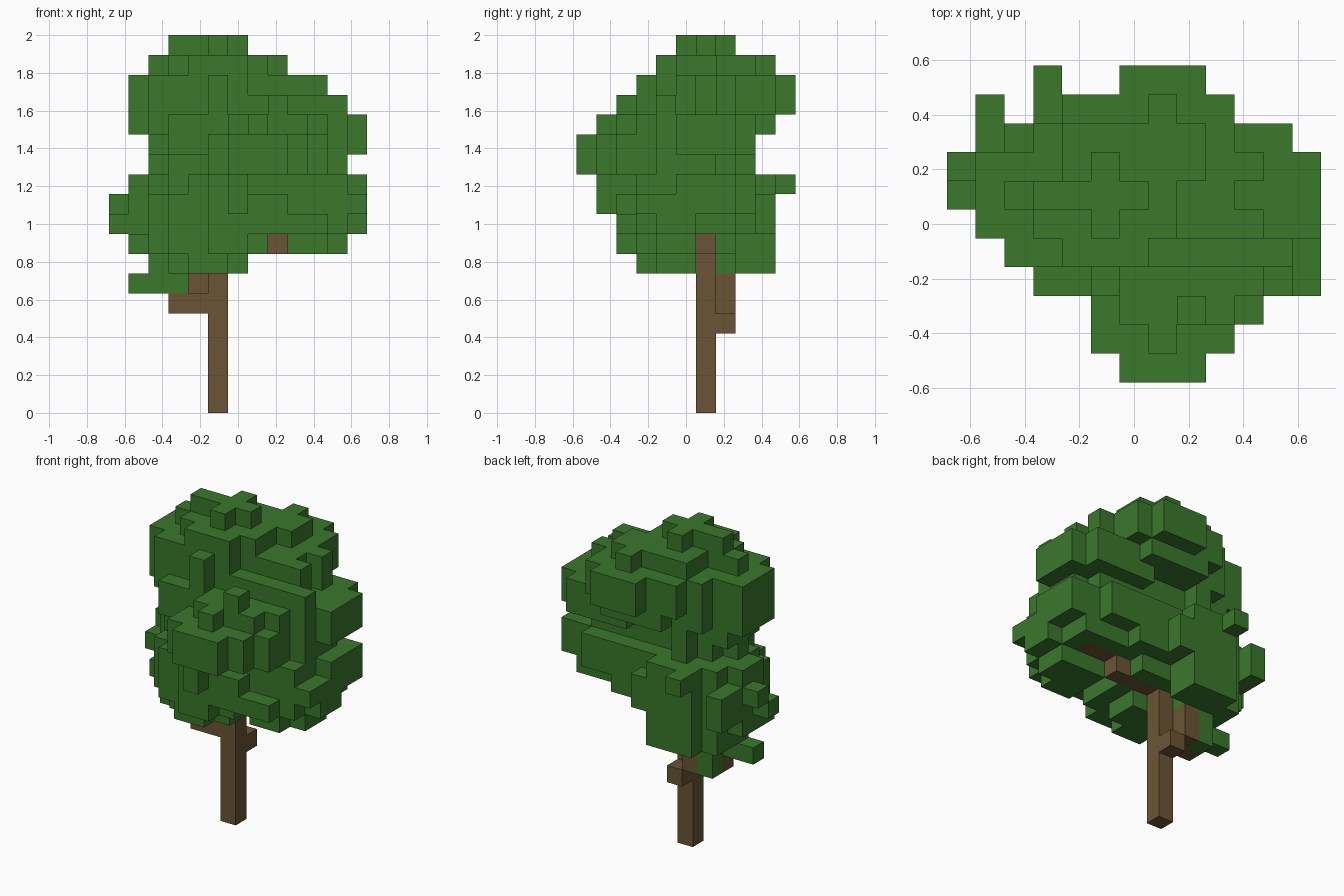
import bpy
import bmesh
from mathutils import Vector

default_cube = bpy.data.objects.get("Cube")
if default_cube:
    bpy.data.objects.remove(default_cube, do_unlink=True)

CELL = 2 / 19                      # edge length of one block
ORIGIN = Vector((-6.5, -5.5, 0))   # grid corner, in blocks


def make_material(name, colour):
    material = bpy.data.materials.new(name)
    material.use_nodes = True
    material.diffuse_color = colour
    shader = next(n for n in material.node_tree.nodes if n.type == "BSDF_PRINCIPLED")
    shader.inputs["Base Color"].default_value = colour
    shader.inputs["Roughness"].default_value = 0.9
    return material


def fill(boxes):
    """Return all grid cells covered by boxes (x0, x1, y0, y1, z0, z1)."""
    return {(x, y, z)
            for x0, x1, y0, y1, z0, z1 in boxes
            for x in range(x0, x1)
            for y in range(y0, y1)
            for z in range(z0, z1)}


def build_blocks(name, cells, solid, material):
    """Skin the cells with quads wherever they meet open air."""
    bm = bmesh.new()
    corners = {}

    def corner(point):
        key = tuple(round(c) for c in point)
        if key not in corners:
            corners[key] = bm.verts.new((Vector(key) + ORIGIN) * CELL)
        return corners[key]

    for cell in sorted(cells):
        for axis in range(3):
            for side in (0, 1):
                step = [0, 0, 0]
                step[axis] = 1 if side else -1
                if tuple(c + s for c, s in zip(cell, step)) in solid:
                    continue
                u, v, base = Vector((0, 0, 0)), Vector((0, 0, 0)), Vector(cell)
                u[(axis + 1) % 3] = 1
                v[(axis + 2) % 3] = 1
                base[axis] += side
                quad = [base, base + u, base + u + v, base + v]
                if not side:
                    quad.reverse()
                bm.faces.new([corner(p) for p in quad])

    mesh = bpy.data.meshes.new(name)
    bm.to_mesh(mesh)
    bm.free()
    mesh.materials.append(material)
    obj = bpy.data.objects.new(name, mesh)
    bpy.context.collection.objects.link(obj)
    return obj


# Trunk, low side branches and the stepped branch under the leaves
trunk = fill([
    (5, 6, 6, 7, 0, 9),
    (3, 6, 6, 7, 5, 6),
    (5, 6, 7, 8, 4, 5),
    (4, 5, 7, 8, 5, 7),
    (5, 9, 6, 7, 8, 9),
    (9, 11, 6, 7, 9, 10),
])

# Stepped top of the foliage
crown = fill([
    (3, 7, 6, 7, 18, 19), (5, 6, 5, 8, 18, 19),
    (4, 7, 4, 5, 17, 18), (3, 8, 5, 6, 17, 18), (2, 8, 6, 7, 17, 18),
    (4, 9, 7, 9, 17, 18), (7, 8, 9, 10, 17, 18),
    (5, 6, 3, 4, 15, 17), (2, 7, 4, 5, 15, 17), (1, 11, 5, 6, 15, 17),
    (1, 10, 6, 7, 15, 17), (1, 11, 7, 8, 15, 17),
    (3, 10, 8, 9, 15, 17), (4, 10, 9, 10, 15, 17), (6, 9, 10, 11, 15, 17),
    (1, 2, 5, 8, 14, 15), (7, 12, 4, 5, 15, 16),
])

# Waist of the foliage with the clump bulging to the front
middle = fill([
    (2, 12, 4, 5, 14, 15), (3, 12, 4, 5, 12, 14), (2, 13, 5, 8, 13, 15),
    (3, 12, 5, 6, 12, 13), (2, 12, 6, 7, 12, 13), (3, 11, 7, 8, 12, 13),
    (3, 11, 3, 4, 13, 15), (5, 11, 3, 4, 12, 13),
    (3, 12, 8, 9, 14, 15), (8, 12, 8, 9, 13, 14), (4, 5, 8, 9, 12, 14),
    (5, 9, 9, 10, 14, 15),
    (6, 9, 0, 1, 12, 14), (5, 10, 1, 2, 12, 14), (5, 11, 2, 3, 12, 14),
    (6, 10, 2, 3, 14, 15), (7, 8, 1, 2, 14, 15), (8, 9, 2, 3, 15, 16),
])

# Wide lower shelf with loose leaf blocks
shelf = fill([
    (3, 12, 3, 4, 9, 11), (4, 12, 3, 4, 11, 12),
    (2, 12, 4, 8, 9, 11), (3, 12, 4, 5, 11, 12), (2, 12, 5, 8, 11, 12),
    (12, 13, 4, 6, 9, 10), (12, 13, 3, 8, 10, 11),
    (12, 13, 5, 8, 11, 12), (1, 2, 6, 8, 9, 12),
    (5, 9, 2, 3, 9, 11), (9, 11, 2, 3, 9, 10), (5, 7, 2, 3, 11, 12),
    (6, 7, 1, 2, 10, 12), (2, 11, 8, 9, 10, 12), (2, 9, 8, 9, 9, 10),
    (3, 6, 9, 10, 9, 12), (6, 7, 9, 10, 9, 11), (3, 4, 10, 11, 11, 12),
    (0, 1, 6, 7, 9, 10), (0, 1, 7, 8, 10, 11), (1, 2, 8, 10, 9, 11),
])

# Ragged underside around the trunk
skirt = fill([
    (5, 7, 2, 3, 8, 9), (3, 8, 3, 4, 8, 9), (2, 8, 4, 6, 8, 9),
    (9, 11, 3, 4, 8, 9), (9, 12, 4, 6, 8, 9), (1, 5, 5, 8, 8, 9),
    (5, 8, 7, 8, 8, 9), (2, 6, 8, 9, 7, 9), (3, 6, 9, 10, 7, 9),
    (4, 6, 3, 4, 7, 8), (3, 7, 4, 6, 7, 8), (2, 5, 6, 8, 7, 8),
    (1, 4, 6, 7, 6, 7), (3, 4, 7, 8, 5, 7),
])

leaves = (crown | middle | shelf | skirt) - trunk
solid = leaves | trunk

leaf_green = make_material("leaf_green", (0.041, 0.188, 0.024, 1))
bark_brown = make_material("bark_brown", (0.142, 0.091, 0.034, 1))

build_blocks("trunk_and_branches", trunk, solid, bark_brown)
build_blocks("foliage", leaves, solid, leaf_green)
